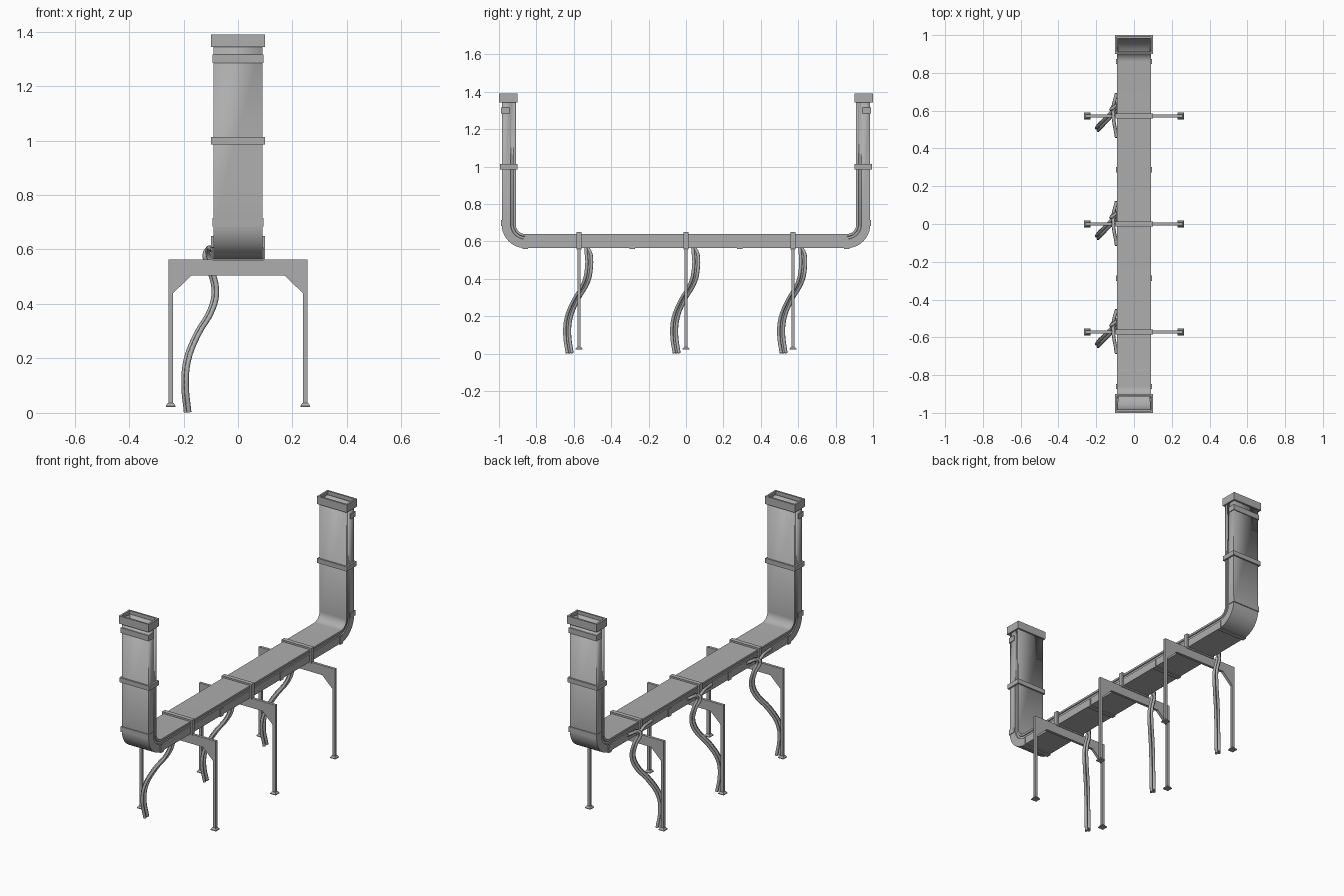
import bpy, bmesh, math
from mathutils import Vector

if "Cube" in bpy.data.objects:
    bpy.data.objects.remove(bpy.data.objects["Cube"], do_unlink=True)

metal = bpy.data.materials.new("grey metal")
metal.use_nodes = True
GREY = (0.42, 0.42, 0.42, 1)
metal.diffuse_color = GREY
metal.node_tree.nodes["Principled BSDF"].inputs["Base Color"].default_value = GREY


def loft(name, rings, caps=True, wall=0, smooth=False):
    """Joins equal rings of points; wall > 0 makes an open-ended hollow shell."""
    bm = bmesh.new()
    loops = [[bm.verts.new(p) for p in ring] for ring in rings]
    n = len(loops[0])
    for a, b in zip(loops, loops[1:]):
        for i in range(n):
            j = (i + 1) % n
            bm.faces.new((a[i], a[j], b[j], b[i]))
    if caps:
        bm.faces.new(loops[0][::-1])
        bm.faces.new(loops[-1])
    bmesh.ops.recalc_face_normals(bm, faces=bm.faces)
    mesh = bpy.data.meshes.new(name)
    bm.to_mesh(mesh)
    bm.free()
    mesh.materials.append(metal)
    ob = bpy.data.objects.new(name, mesh)
    bpy.context.collection.objects.link(ob)
    if wall:
        solid = ob.modifiers.new("wall", "SOLIDIFY")
        solid.thickness = wall
        solid.offset = -1
        solid.use_even_offset = True
    if smooth:
        bpy.ops.object.select_all(action="DESELECT")
        ob.select_set(True)
        bpy.context.view_layer.objects.active = ob
        bpy.ops.object.shade_smooth_by_angle(angle=math.radians(35))


def rect(x0, x1, v0, v1):
    return [(x0, v0), (x1, v0), (x1, v1), (x0, v1)]


def along_y(name, pts, y0, y1, **kw):
    loft(name, [[(x, y, z) for x, z in pts] for y in (y0, y1)], **kw)


def along_z(name, pts, z0, z1, **kw):
    loft(name, [[(x, y, z) for x, y in pts] for z in (z0, z1)], **kw)


# Duct: grooved cross-section swept along a U-shaped path
W, DEPTH, FLOOR, END, R = 0.09, 0.075, 0.565, 0.985, 0.125
half = [(W, 0), (W, 0.047), (W - 0.005, 0.049), (W - 0.005, 0.061), (W, 0.063), (W, DEPTH)]
profile = half + [(-x, d) for x, d in reversed(half)]
path = [(END, 1.37, 0)]
for k in range(13):
    a = math.radians(90 * k / 12)
    path.append((END - R + R * math.cos(a), FLOOR + R - R * math.sin(a), a))
path += [(-y, z, math.pi - a) for y, z, a in reversed(path)]
rings = [[(x, y - d * math.cos(a), z + d * math.sin(a)) for x, d in profile] for y, z, a in path]
loft("duct", rings, caps=False, wall=0.004, smooth=True)

# Collars and clips on both risers
for s, side in ((-1, "front"), (1, "back")):
    for part, z0, z1, y0, y1 in (("top_collar", 1.343, 1.39, 0.9, 1.0),
                                 ("middle_collar", 0.985, 1.013, 0.901, 0.994)):
        along_z(f"{side}_{part}", rect(-0.1, 0.1, s * y0, s * y1), z0, z1,
                caps=False, wall=0.011)
    for level, z in (("lower", 0.7), ("upper", 1.3)):
        u = [(W + 0.004, 0.945), (W + 0.004, 0.99), (-W - 0.004, 0.99), (-W - 0.004, 0.945),
             (-W, 0.945), (-W, 0.985), (W, 0.985), (W, 0.945)]
        along_z(f"{side}_{level}_clip", [(x, s * y) for x, y in u], z - 0.016, z + 0.016)

# Clips under the horizontal run
under = [(W + 0.004, 0.607), (W + 0.004, 0.56), (-W - 0.004, 0.56), (-W - 0.004, 0.607),
         (-W, 0.607), (-W, 0.565), (W, 0.565), (W, 0.607)]
for i, y in enumerate((-0.86, -0.287, 0.287, 0.86)):
    along_y(f"run_clip_{i + 1}", under, y - 0.014, y + 0.014)

# Support outline: crossbeam, gussets and legs in one plate
right = [(0.17, 0.505), (0.238, 0.44), (0.238, 0.03), (0.256, 0.03), (0.256, 0.563)]
outline = right + [(-x, z) for x, z in reversed(right)]


def cable(name, pts, radius):
    data = bpy.data.curves.new(name, "CURVE")
    data.dimensions = "3D"
    data.bevel_depth = radius
    data.bevel_resolution = 1
    data.resolution_u = 4
    data.use_fill_caps = True
    spline = data.splines.new("BEZIER")
    spline.bezier_points.add(len(pts) - 1)
    for bp, p in zip(spline.bezier_points, pts):
        bp.co = p
        bp.handle_left_type = bp.handle_right_type = "AUTO"
    data.materials.append(metal)
    ob = bpy.data.objects.new(name, data)
    bpy.context.collection.objects.link(ob)


# Shared cable drop, relative to its support
drop = [(-0.114, 0.035, 0.59), (-0.1, 0.052, 0.53), (-0.082, 0.052, 0.45), (-0.094, 0.038, 0.385),
        (-0.15, -0.018, 0.285), (-0.186, -0.056, 0.19), (-0.193, -0.063, 0.1),
        (-0.184, -0.05, 0.003)]
starts = [(-0.092, -0.115, 0.6), (-0.092, 0.06, 0.6), (-0.092, 0.12, 0.6)]

for n, yc in enumerate((-0.572, 0, 0.572), 1):
    along_y(f"support_frame_{n}", outline, yc - 0.008, yc + 0.008)
    along_y(f"support_collar_{n}", rect(-0.1, 0.1, 0.557, 0.65), yc - 0.013, yc + 0.013,
            caps=False, wall=0.01)
    for s, side in ((-1, "right"), (1, "left")):
        foot = [[(s * 0.247 + u * r, yc + v * r, z)
                 for u, v in rect(-1, 1, -1, 1)]
                for r, z in ((0.018, 0.022), (0.018, 0.026), (0.011, 0.036))]
        loft(f"{side}_foot_{n}", foot)
    for k, start in enumerate(starts):
        off = Vector(((0.004, -0.006, 0.004)[k], (k - 1) * 0.013, 0))
        pts = [Vector(start)] + [Vector(p) + off for p in drop]
        cable(f"cable_{n}_{k + 1}", [p + Vector((0, yc, 0)) for p in pts], 0.009)
